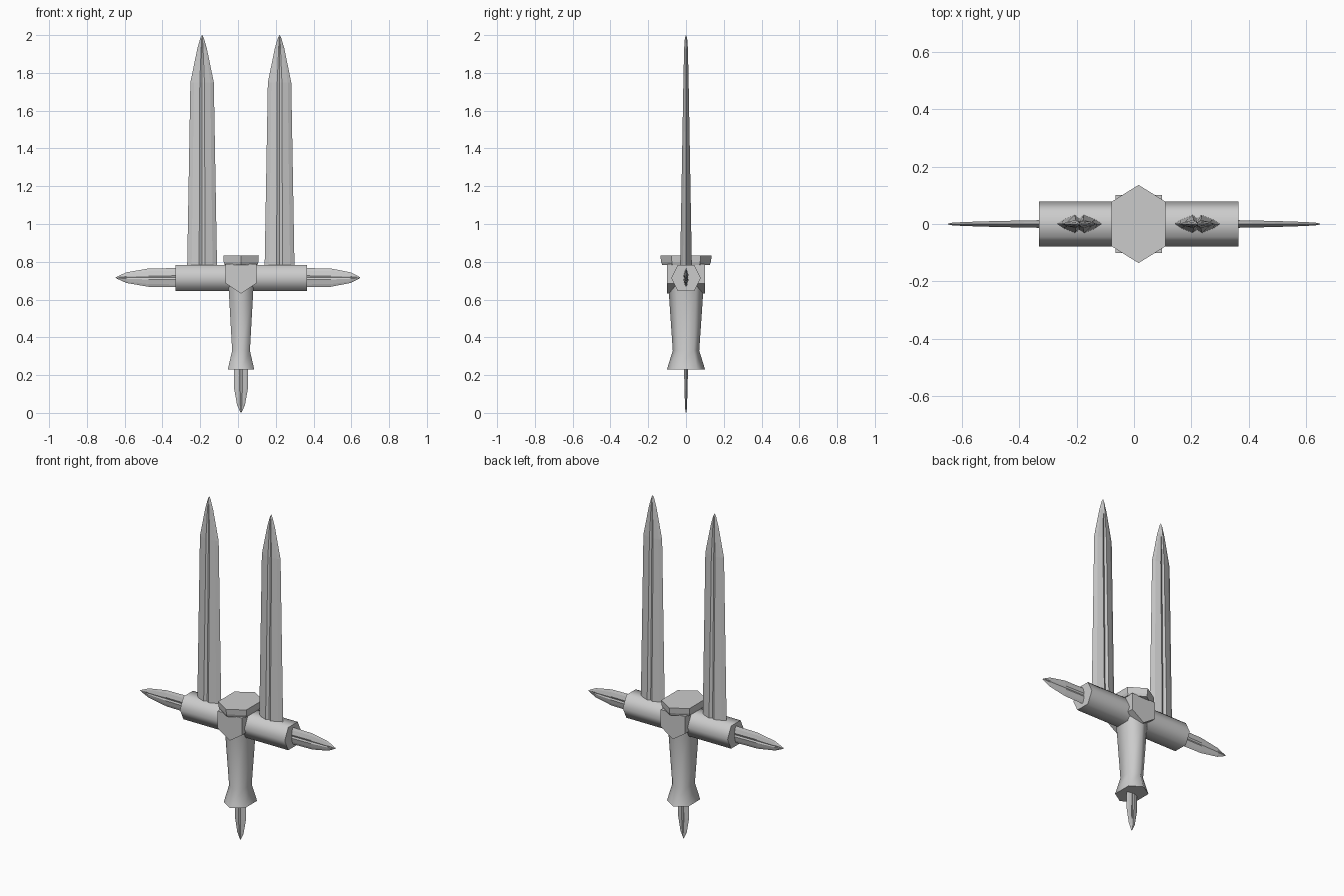
import bpy, bmesh, math
from mathutils import Matrix, Vector

if "Cube" in bpy.data.objects:
    bpy.data.objects.remove(bpy.data.objects["Cube"])

CX = 0.016      # handle axis
GUARD_Z = 0.714  # crossguard height


def finish(name, bm, smooth=None):
    bmesh.ops.recalc_face_normals(bm, faces=bm.faces)
    mesh = bpy.data.meshes.new(name)
    bm.to_mesh(mesh)
    bm.free()
    obj = bpy.data.objects.new(name, mesh)
    bpy.context.collection.objects.link(obj)
    if smooth:
        bpy.ops.object.select_all(action='DESELECT')
        obj.select_set(True)
        bpy.context.view_layer.objects.active = obj
        bpy.ops.object.shade_smooth_by_angle(angle=math.radians(smooth))
    return obj


def loft(name, section, rings, matrix, smooth=None):
    """Stack scaled copies of a section along local z; rings are (z, sx, sy)."""
    bm = bmesh.new()
    loops = [[bm.verts.new(matrix @ Vector((x * sx, y * sy, z))) for x, y in section]
             for z, sx, sy in rings]
    n = len(section)
    for a, b in zip(loops, loops[1:]):
        for i in range(n):
            j = (i + 1) % n
            bm.faces.new((a[i], a[j], b[j], b[i]))
    bm.faces.new(loops[0][::-1])
    bm.faces.new(loops[-1])
    return finish(name, bm, smooth)


# Hexagon spanning +-1 in both axes, points along y
HEX = [(0, 1), (-1, 0.57), (-1, -0.57), (0, -1), (1, -0.57), (1, 0.57)]
# Hexagon with points along x
HEX_X = [(y, x) for x, y in HEX]
# Blade section with bevelled edges and a shallow centre groove
HALF = [(1, 0), (0.7, 0.5), (0.2, 1), (0, 0.65), (-0.2, 1), (-0.7, 0.5)]
BLADE = HALF + [(-x, -y) for x, y in HALF]


def at(x, z):
    return Matrix.Translation((x, 0, z))


# Handle with flared pommel
loft("handle", HEX, [(0.23, 0.070, 0.101), (0.33, 0.047, 0.070),
                     (0.65, 0.065, 0.092), (0.70, 0.067, 0.094)], at(CX, 0), 65)

# Crossguard: hexagonal bar along x
along_x = Matrix.Rotation(math.radians(90), 4, 'Y')
loft("crossguard", HEX, [(-0.347, 0.068, 0.078), (0.347, 0.068, 0.078)],
     at(0.017, GUARD_Z) @ along_x, 65)

# Central block: pointed-bottom prism along y
along_y = Matrix.Rotation(math.radians(90), 4, 'X')
block = [(-0.081, 0.074), (-0.081, -0.028), (0, -0.082), (0.081, -0.028), (0.081, 0.074)]
loft("centre_block", block, [(-0.101, 1, 1), (0.101, 1, 1)], at(CX, GUARD_Z) @ along_y)

# Hexagonal cap
loft("top_cap", HEX, [(0.784, 0.087, 0.126), (0.80, 0.092, 0.132), (0.832, 0.094, 0.136)], at(CX, 0))

# Two long upright blades
for name, x in (("left_blade", -0.190), ("right_blade", 0.220)):
    loft(name, BLADE, [(0.72, 0.080, 0.032), (1.75, 0.062, 0.014), (1.93, 0.025, 0.010),
                       (1.985, 0.009, 0.006), (2.0, 0.001, 0.001)], at(x, 0))


def short_blade(name, matrix, length, width, thick):
    loft(name, BLADE, [(-0.04, width, thick), (0.45 * length, 0.95 * width, 0.75 * thick),
                       (0.82 * length, 0.55 * width, 0.5 * thick),
                       (0.96 * length, 0.16 * width, 0.3 * thick),
                       (length, 0.02 * width, 0.1 * thick)], matrix)


# Side blades on the guard ends and the spike under the pommel
short_blade("left_side_blade", at(-0.33, GUARD_Z + 0.002)
            @ Matrix.Rotation(math.radians(-90), 4, 'Y'), 0.318, 0.051, 0.014)
short_blade("right_side_blade", at(0.364, GUARD_Z + 0.002) @ along_x, 0.283, 0.051, 0.014)
short_blade("pommel_blade", at(CX, 0.23) @ Matrix.Rotation(math.pi, 4, 'X'), 0.23, 0.038, 0.011)
